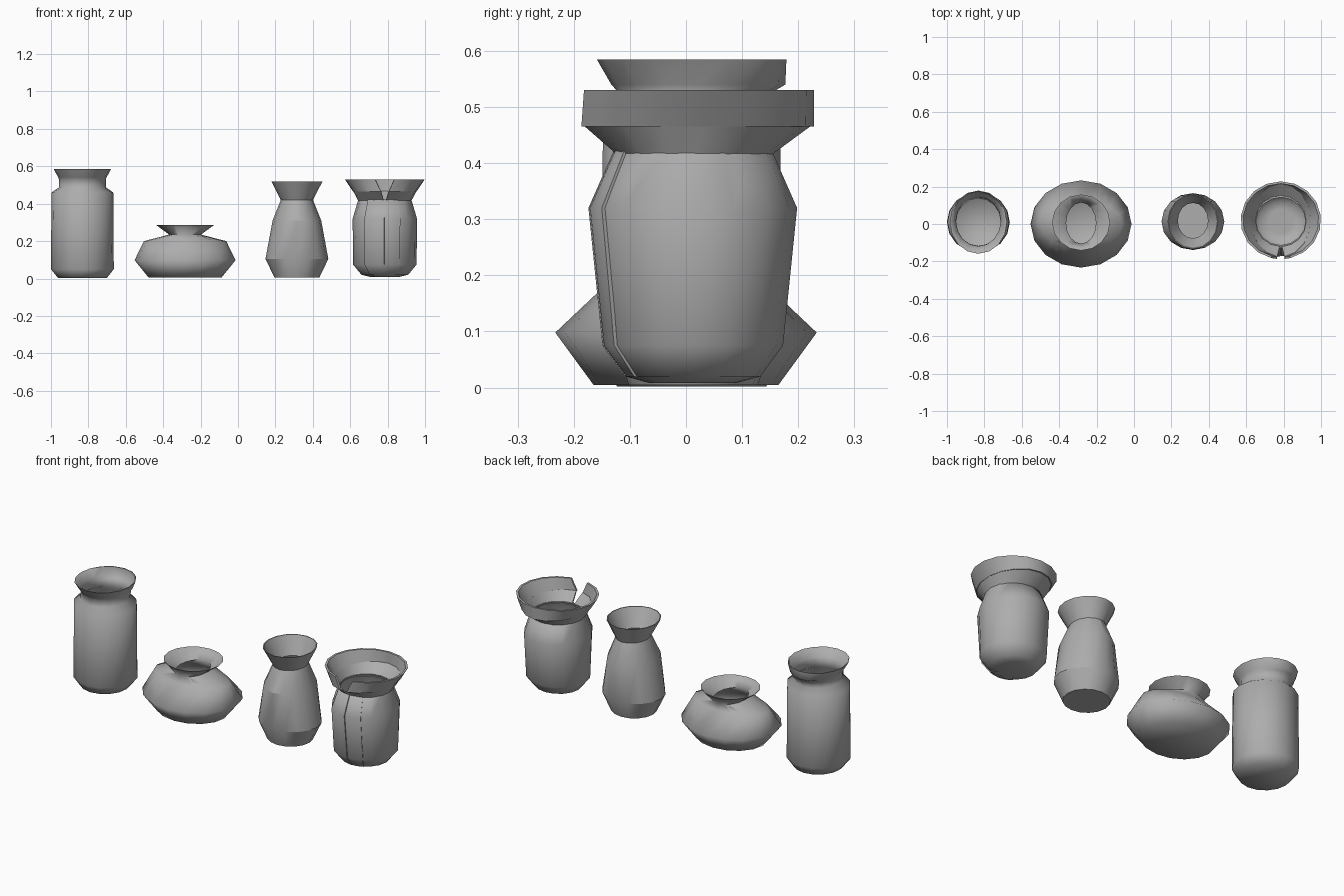
import bpy, bmesh
from math import cos, sin, radians

if "Cube" in bpy.data.objects:
    bpy.data.objects.remove(bpy.data.objects["Cube"])

N = 16
clay = bpy.data.materials.new("dark_clay")
clay.diffuse_color = (0.42, 0.42, 0.42, 1)
clay.use_nodes = True
clay.node_tree.nodes["Principled BSDF"].inputs["Base Color"].default_value = clay.diffuse_color


def loft(name, cx, cy, prof, t=0.005, arcs=None, n=N, crease=70):
    """Hollow elliptical pot (or open arc shell) from levels (z, rx, ry, y offset)."""
    bm = bmesh.new()
    full = arcs is None
    k = len(prof)
    floor = prof[0][0] + t if full else 0
    inner = [(max(z, floor), rx - t, ry - t, dy) for z, rx, ry, dy in prof]
    levels = list(enumerate(prof)) + list(enumerate(inner))[::-1]
    rings = []
    for i, (z, rx, ry, dy) in levels:
        a0, a1 = (-90, 270) if full else arcs[i % len(arcs)]
        ring = []
        for j in range(n if full else n + 1):
            a = radians(a0 + (a1 - a0) * j / n)
            ring.append(bm.verts.new((cx + rx * cos(a), cy + dy + ry * sin(a), z)))
        rings.append(ring)
    m = len(rings)
    for i in range(m - 1 if full else m):
        r, s = rings[i], rings[(i + 1) % m]
        for j in range(n):
            q = (j + 1) % len(r)
            bm.faces.new((r[j], r[q], s[q], s[j]))
    if full:
        bm.faces.new(rings[0])
        bm.faces.new(rings[-1])
    else:
        for e in (0, -1):
            for i in range(k - 1):
                bm.faces.new((rings[i][e], rings[i + 1][e],
                              rings[m - 2 - i][e], rings[m - 1 - i][e]))
    bmesh.ops.recalc_face_normals(bm, faces=bm.faces)
    me = bpy.data.meshes.new(name)
    bm.to_mesh(me)
    bm.free()
    me.materials.append(clay)
    ob = bpy.data.objects.new(name, me)
    bpy.context.collection.objects.link(ob)
    bpy.ops.object.select_all(action='DESELECT')
    ob.select_set(True)
    bpy.context.view_layer.objects.active = ob
    bpy.ops.object.shade_smooth_by_angle(angle=radians(crease))
    return ob


# tall jar with a short neck
loft("tall_jar", -0.832, 0.01, [
    (0.002, 0.13, 0.133, 0), (0.05, 0.168, 0.162, 0), (0.46, 0.165, 0.158, 0),
    (0.488, 0.125, 0.132, 0), (0.53, 0.125, 0.142, 0.008), (0.54, 0.129, 0.155, 0.012),
    (0.585, 0.153, 0.169, 0)])

# squat pot, wide in x with pinched shoulders
loft("squat_pot", -0.283, 0.0, [
    (0.005, 0.195, 0.165, 0), (0.098, 0.27, 0.233, 0), (0.2, 0.22, 0.125, 0),
    (0.235, 0.085, 0.115, 0.005), (0.286, 0.155, 0.15, 0.008)], crease=89)

# slim vase with a flared mouth and crisp bands
loft("slim_vase", 0.315, 0.013, [
    (0.005, 0.12, 0.115, 0), (0.105, 0.168, 0.152, 0), (0.31, 0.13, 0.15, 0),
    (0.42, 0.086, 0.1, 0.005), (0.518, 0.136, 0.148, 0)], crease=24)

# split-collar vase: rounded body
body = [(0.008, 0.075, 0.075, 0), (0.02, 0.125, 0.118, 0), (0.075, 0.17, 0.158, 0),
        (0.32, 0.172, 0.183, 0), (0.422, 0.142, 0.138, 0)]
loft("split_vase_body", 0.785, 0.015, body, t=0.01)

# overlapping front flaps
for name, out, arc in (("front_flap_left", 0.006, (-128, -91)),
                       ("front_flap_right", 0.004, (-90, -62))):
    loft(name, 0.785, 0.015,
         [(z, rx + out, ry + out, dy) for z, rx, ry, dy in body],
         t=0.01, arcs=[arc], n=4)

# split collar: lower flare, then upright band, with a front notch
loft("collar_flare", 0.785, 0.02,
     [(0.415, 0.142, 0.138, -0.005), (0.468, 0.17, 0.205, 0)],
     t=0.01, arcs=[(-88, 268), (-83, 263)], crease=35)
loft("collar_band", 0.785, 0.02,
     [(0.465, 0.17, 0.208, 0), (0.53, 0.215, 0.208, 0)],
     t=0.012, arcs=[(-83, 263), (-76, 256)], crease=35)
